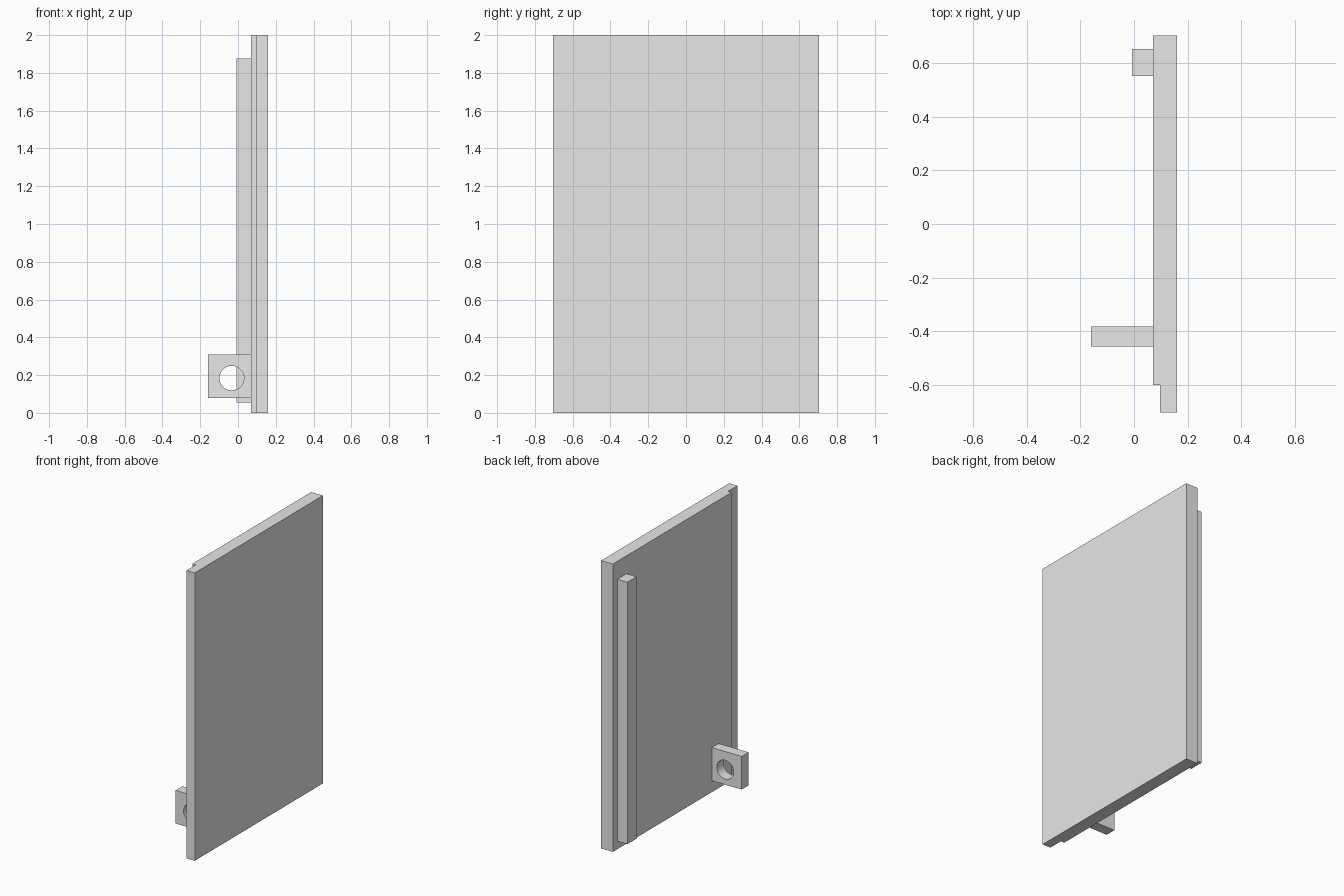
import bpy
import bmesh
from math import pi
from mathutils import Matrix, Vector

cube = bpy.data.objects.get("Cube")
if cube:
    bpy.data.objects.remove(cube, do_unlink=True)

# One plain grey for every part
GREY = (0.8, 0.8, 0.8, 1.0)
grey = bpy.data.materials.new("light_grey")
grey.use_nodes = True
grey.diffuse_color = GREY
grey.node_tree.nodes["Principled BSDF"].inputs["Base Color"].default_value = GREY


def add_object(name, bm):
    bmesh.ops.recalc_face_normals(bm, faces=bm.faces)
    mesh = bpy.data.meshes.new(name)
    bm.to_mesh(mesh)
    bm.free()
    mesh.materials.append(grey)
    obj = bpy.data.objects.new(name, mesh)
    bpy.context.collection.objects.link(obj)
    return obj


def prism(name, outline, bottom, top):
    """Extrude an (x, y) outline upward from bottom to top."""
    bm = bmesh.new()
    base = bm.faces.new([bm.verts.new((x, y, bottom)) for x, y in outline])
    grown = bmesh.ops.extrude_face_region(bm, geom=[base])["geom"]
    verts = [v for v in grown if isinstance(v, bmesh.types.BMVert)]
    bmesh.ops.translate(bm, verts=verts, vec=Vector((0, 0, top - bottom)))
    return add_object(name, bm)


def box(name, x0, x1, y0, y1, z0, z1):
    return prism(name, [(x0, y0), (x1, y0), (x1, y1), (x0, y1)], z0, z1)


# Door panel with a rebate along its front edge
INNER, OUTER = 0.07, 0.16
prism("door_panel", [(0.097, -0.703), (OUTER, -0.703), (OUTER, 0.703),
                     (INNER, 0.703), (INNER, -0.6), (0.097, -0.6)], 0, 2)

# Upright batten near the back edge
box("batten", -0.007, INNER, 0.553, 0.653, 0.055, 1.875)

# Lug with a round hole through it
lug = box("lug", -OUTER, INNER, -0.458, -0.383, 0.08, 0.31)
bm = bmesh.new()
bmesh.ops.create_cone(bm, cap_ends=True, segments=48, radius1=0.065,
                      radius2=0.065, depth=0.3,
                      matrix=Matrix.Translation((-0.033, -0.42, 0.184))
                      @ Matrix.Rotation(pi / 2, 4, "X"))
cutter = add_object("hole_cutter", bm)
cutter.hide_render = True
cutter.hide_set(True)
hole = lug.modifiers.new("hole", "BOOLEAN")
hole.operation = "DIFFERENCE"
hole.solver = "EXACT"
hole.object = cutter
